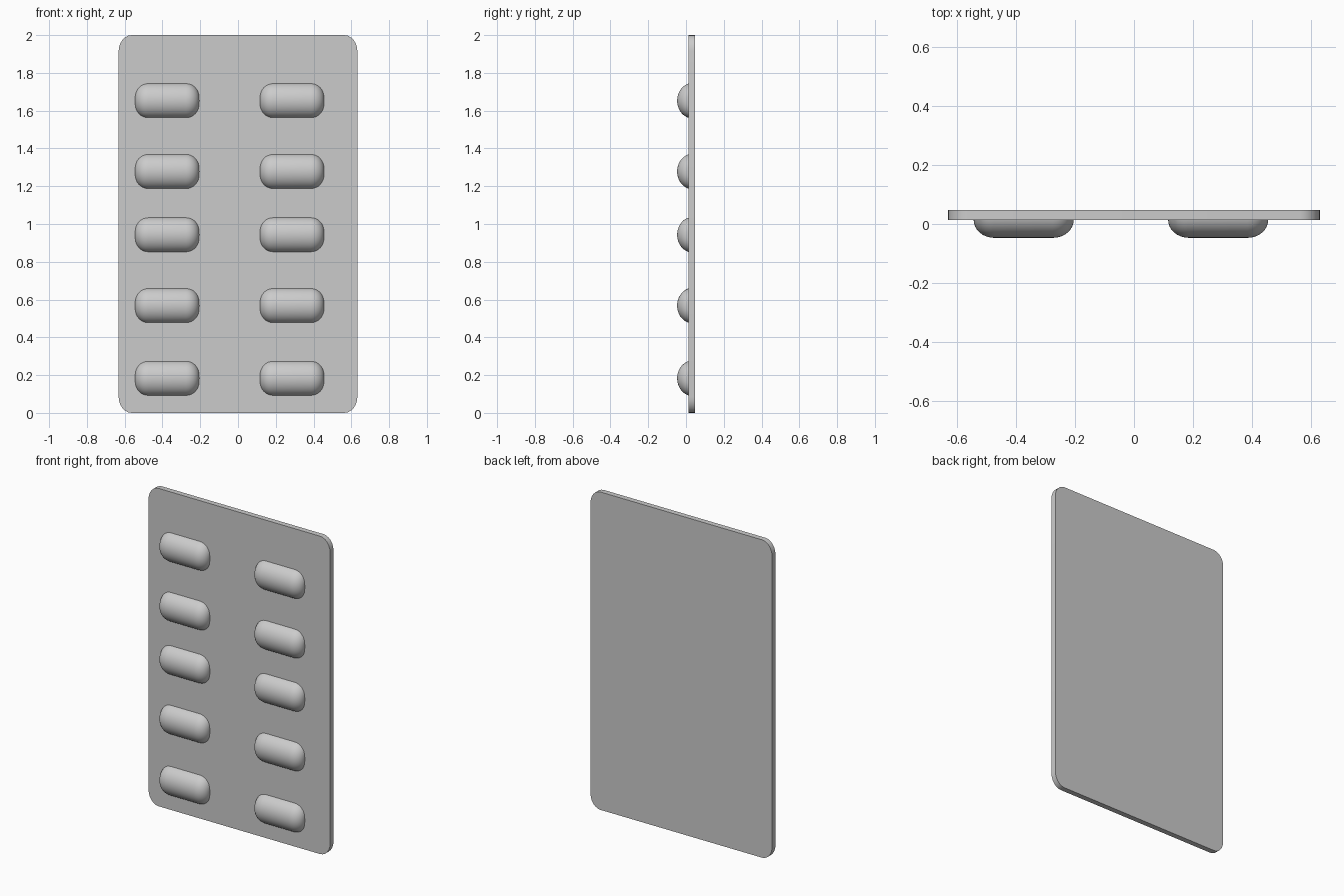
import bpy, bmesh, math
from mathutils import Matrix, Vector

cube = bpy.data.objects.get("Cube")
if cube:
    bpy.data.objects.remove(cube, do_unlink=True)

grey = bpy.data.materials.new("light_grey")
grey.use_nodes = True
COLOUR = (0.6, 0.6, 0.6, 1)
grey.diffuse_color = COLOUR
grey.node_tree.nodes["Principled BSDF"].inputs["Base Color"].default_value = COLOUR


def finish(bm, name, angle):
    """Turn a bmesh into a shaded, coloured object."""
    bmesh.ops.recalc_face_normals(bm, faces=bm.faces)
    mesh = bpy.data.meshes.new(name)
    bm.to_mesh(mesh)
    bm.free()
    mesh.materials.append(grey)
    obj = bpy.data.objects.new(name, mesh)
    bpy.context.collection.objects.link(obj)
    bpy.ops.object.select_all(action='DESELECT')
    obj.select_set(True)
    bpy.context.view_layer.objects.active = obj
    bpy.ops.object.shade_smooth_by_angle(angle=math.radians(angle))
    return obj


def arc(cx, cy, rx, ry, start, steps):
    """Quarter ellipse of points beginning at the given angle."""
    angles = [math.radians(start + 90 * i / steps) for i in range(steps + 1)]
    return [(cx + rx * math.cos(a), cy + ry * math.sin(a)) for a in angles]


# Backing sheet: rounded rectangle pushed to thickness
HALF_W, FRONT, BACK = 0.632, 0.013, 0.047
RX, RZ = 0.07, 0.085
outline = []
for sx, sz, start in ((1, 1, 0), (-1, 1, 90), (-1, -1, 180), (1, -1, 270)):
    outline += arc(sx * (HALF_W - RX), 1 + sz * (1 - RZ), RX, RZ, start, 6)
bm = bmesh.new()
face = bm.faces.new([bm.verts.new((x, FRONT, z)) for x, z in outline])
new = bmesh.ops.extrude_face_region(bm, geom=[face], use_keep_orig=True)
bmesh.ops.translate(bm, vec=(0, BACK - FRONT, 0),
                    verts=[v for v in new["geom"] if isinstance(v, bmesh.types.BMVert)])
finish(bm, "backing_sheet", 40)


# Capsule blisters: lathed round-ended rod, flattened and cut off inside the sheet
HALF_L, RADIUS, END_R = 0.17, 0.094, 0.07
DEPTH, CENTRE_Y = 0.082, 0.035


def blister(name, x, z):
    bm = bmesh.new()
    right = arc(HALF_L - END_R, RADIUS - END_R, END_R, END_R, 0, 8)
    half = [(HALF_L, 0)] + right
    profile = half + [(-px, r) for px, r in reversed(half)]
    verts = [bm.verts.new((px, r, 0)) for px, r in profile]
    edges = [bm.edges.new(pair) for pair in zip(verts, verts[1:])]
    bmesh.ops.spin(bm, geom=verts + edges, cent=(0, 0, 0), axis=(1, 0, 0),
                   angle=math.tau, steps=40, use_duplicate=False)
    bmesh.ops.remove_doubles(bm, verts=bm.verts, dist=0.0005)
    bmesh.ops.transform(bm, verts=bm.verts,
                        matrix=Matrix.Diagonal((1, DEPTH / RADIUS, 1, 1)))
    bmesh.ops.translate(bm, verts=bm.verts, vec=Vector((x, CENTRE_Y, z)))
    bmesh.ops.bisect_plane(bm, geom=bm.verts[:] + bm.edges[:] + bm.faces[:],
                           plane_co=(0, FRONT + 0.002, 0), plane_no=(0, 1, 0),
                           clear_outer=True)
    bmesh.ops.holes_fill(bm, edges=[e for e in bm.edges if e.is_boundary])
    finish(bm, name, 40)


rows = (0.183, 0.568, 0.943, 1.278, 1.653)
for row, z in enumerate(rows, 1):
    blister(f"right_blister_{row}", -0.375, z)
    blister(f"left_blister_{row}", 0.286, z)
